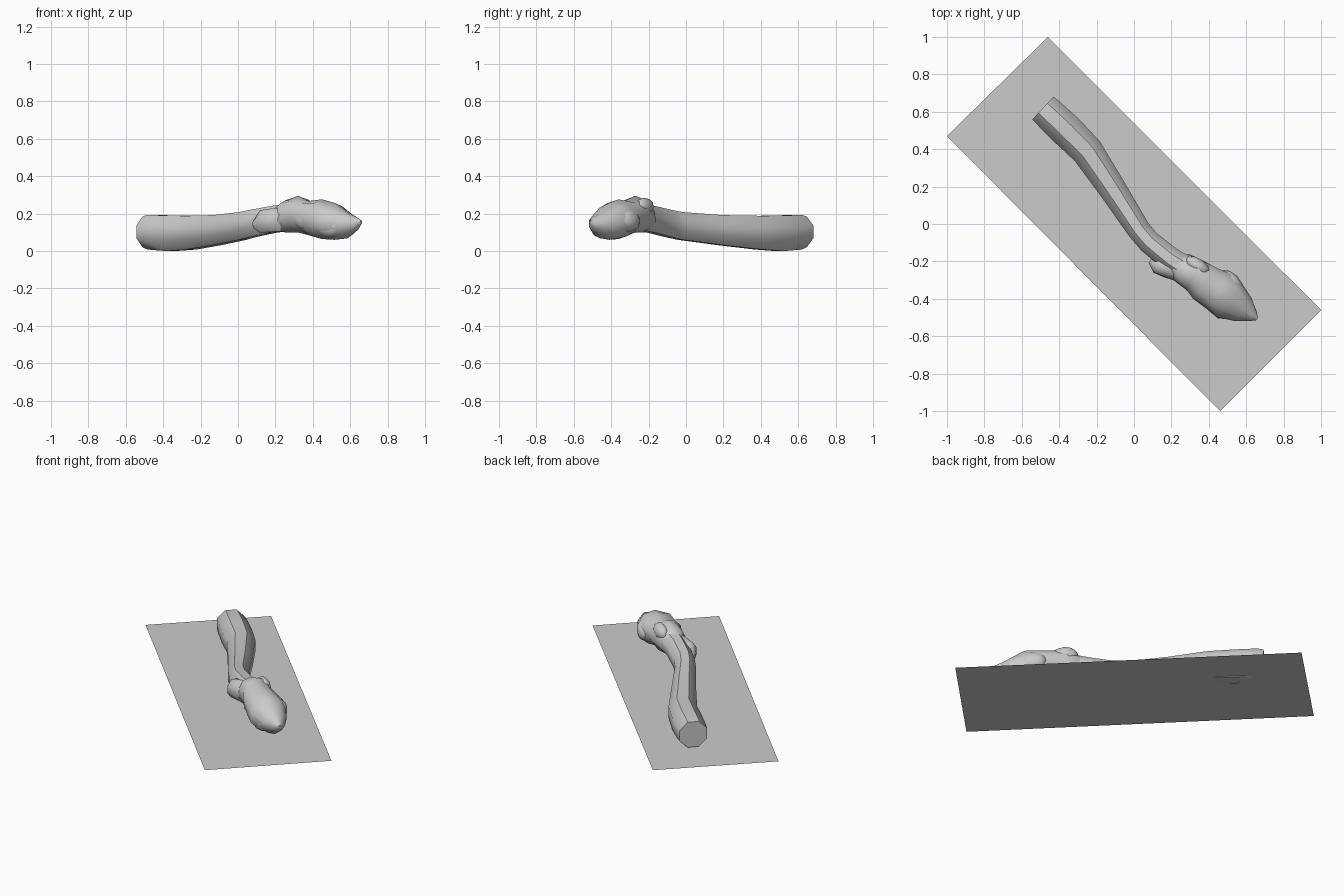
import bpy, bmesh, math
from mathutils import Vector

cube = bpy.data.objects.get("Cube")
if cube:
    bpy.data.objects.remove(cube, do_unlink=True)

grey = bpy.data.materials.new("plain grey")
grey.use_nodes = True
grey.diffuse_color = (0.6, 0.6, 0.6, 1)
grey.node_tree.nodes["Principled BSDF"].inputs["Base Color"].default_value = (0.6, 0.6, 0.6, 1)


def finish(name, bm, angle=None):
    bmesh.ops.recalc_face_normals(bm, faces=bm.faces)
    mesh = bpy.data.meshes.new(name)
    bm.to_mesh(mesh)
    bm.free()
    mesh.materials.append(grey)
    obj = bpy.data.objects.new(name, mesh)
    bpy.context.collection.objects.link(obj)
    if angle:
        bpy.ops.object.select_all(action='DESELECT')
        obj.select_set(True)
        bpy.context.view_layer.objects.active = obj
        bpy.ops.object.shade_smooth_by_angle(angle=math.radians(angle))
    return obj


def loft(name, stations, sides, lump=0.0):
    """Skin rings given as (x, y, bottom z, top z, half width)."""
    centres = [Vector((x, y, (lo + hi) / 2)) for x, y, lo, hi, w in stations]
    bm = bmesh.new()
    rings = []
    for i, (x, y, lo, hi, w) in enumerate(stations):
        along = centres[min(i + 1, len(centres) - 1)] - centres[max(i - 1, 0)]
        across = Vector((-along.y, along.x, 0)).normalized()
        ring = []
        for k in range(sides):
            a = (k + 0.5) * math.tau / sides
            grow = (1 + lump * math.sin(3 * a + 2.1 * i)) / math.cos(math.pi / sides)
            offset = across * w * math.cos(a) + Vector((0, 0, (hi - lo) / 2 * math.sin(a)))
            ring.append(bm.verts.new(centres[i] + offset * grow))
        rings.append(ring)
    for a, b in zip(rings, rings[1:]):
        for k in range(sides):
            n = (k + 1) % sides
            bm.faces.new((a[k], a[n], b[n], b[k]))
    bm.faces.new(rings[0])
    bm.faces.new(rings[-1])
    return finish(name, bm, 45)


def knob(name, centre, size, yaw):
    """Small faceted lump, longest along its own yaw direction."""
    bm = bmesh.new()
    bmesh.ops.create_icosphere(bm, subdivisions=2, radius=1)
    c, s = math.cos(yaw), math.sin(yaw)
    for v in bm.verts:
        px, py, pz = (v.co[i] * size[i] for i in range(3))
        v.co = Vector(centre) + Vector((px * c - py * s, px * s + py * c, pz))
    return finish(name, bm, 60)


# Thin ground sheet, turned 45 degrees
bm = bmesh.new()
corners = [(-0.46, 1), (-1, 0.47), (0.46, -1), (1, -0.46)]
bm.faces.new([bm.verts.new((x, y, 0.006)) for x, y in corners])
finish("ground_sheet", bm)

# Long tapering arm with a flat end
loft("arm", [
    (-0.487, 0.62, 0.02, 0.185, 0.083),
    (-0.46, 0.595, 0.008, 0.193, 0.086),
    (-0.36, 0.50, 0.0, 0.19, 0.09),
    (-0.25, 0.39, 0.008, 0.188, 0.085),
    (-0.11, 0.18, 0.032, 0.192, 0.073),
    (0.025, -0.03, 0.06, 0.208, 0.062),
    (0.08, -0.095, 0.075, 0.22, 0.062),
    (0.19, -0.185, 0.098, 0.24, 0.065),
    (0.29, -0.25, 0.11, 0.255, 0.07)], 8)

# Wrist swelling and tapering hand
loft("hand", [
    (0.225, -0.21, 0.115, 0.24, 0.06),
    (0.255, -0.235, 0.10, 0.265, 0.08),
    (0.325, -0.27, 0.10, 0.288, 0.088),
    (0.375, -0.315, 0.095, 0.268, 0.098),
    (0.45, -0.36, 0.066, 0.268, 0.113),
    (0.515, -0.41, 0.062, 0.25, 0.11),
    (0.585, -0.457, 0.075, 0.205, 0.072),
    (0.632, -0.49, 0.11, 0.18, 0.036),
    (0.658, -0.508, 0.145, 0.165, 0.008)], 10, 0.06)

# Cuff fold and knuckles
loft("cuff_fold", [
    (0.09, -0.19, 0.12, 0.165, 0.02),
    (0.125, -0.215, 0.10, 0.215, 0.05),
    (0.19, -0.235, 0.10, 0.23, 0.055),
    (0.25, -0.26, 0.105, 0.235, 0.05),
    (0.29, -0.285, 0.13, 0.21, 0.025)], 8, 0.05)
knob("upper_knuckle", (0.34, -0.225, 0.235), (0.075, 0.04, 0.05), -0.6)
knob("inner_knuckle", (0.36, -0.375, 0.17), (0.07, 0.045, 0.06), -0.6)
knob("outer_knuckle", (0.52, -0.31, 0.16), (0.08, 0.045, 0.06), -0.8)
knob("lower_knuckle", (0.49, -0.455, 0.13), (0.08, 0.05, 0.06), -0.45)
